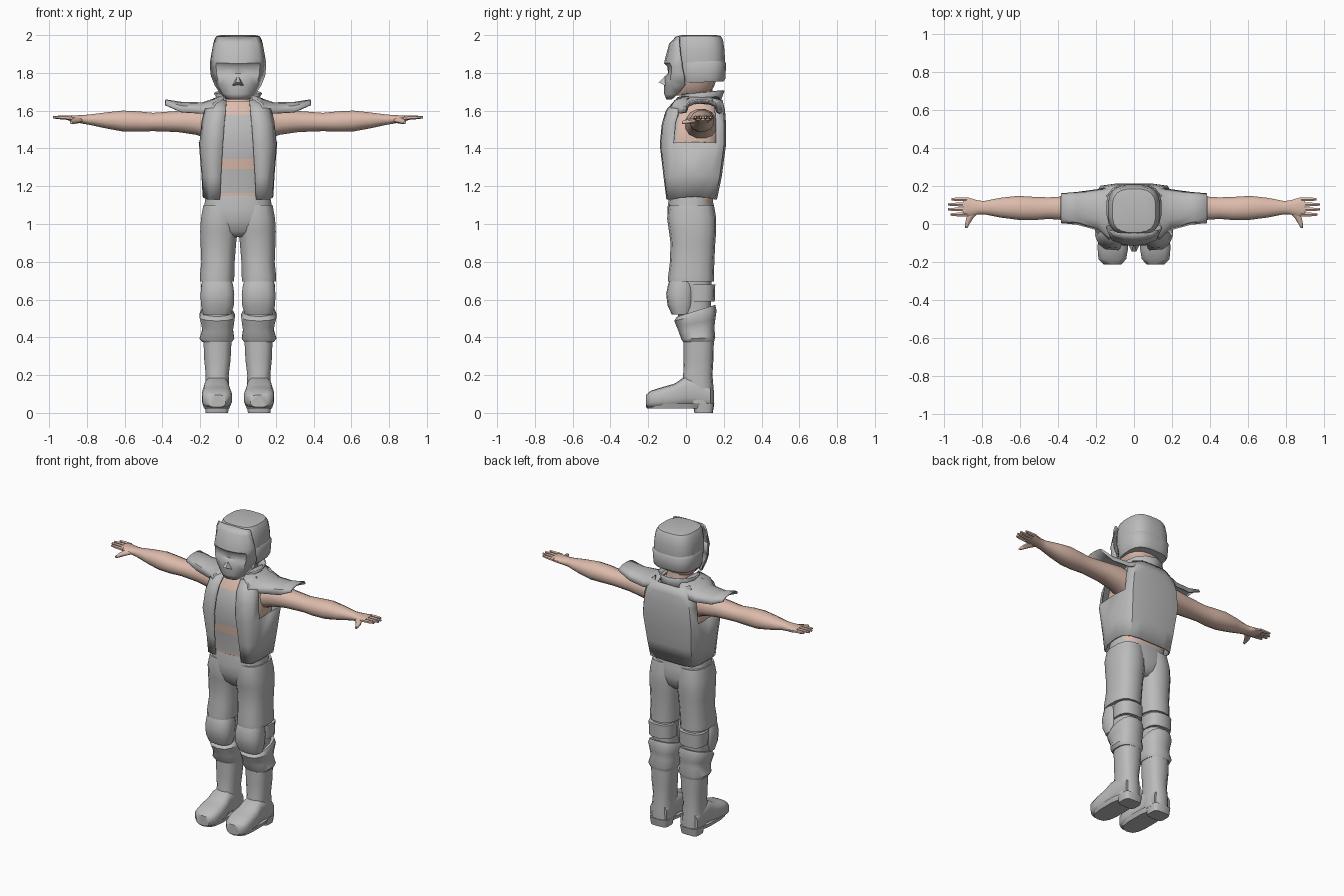
import bpy, bmesh, math


def material(name, rgb):
    m = bpy.data.materials.new(name)
    m.diffuse_color = (*rgb, 1)
    return m


GREY = material("grey", (0.5, 0.5, 0.5))
SKIN = material("skin", (0.72, 0.5, 0.41))


def finish(name, bm, mat, mirror=False, thick=0, angle=45):
    bmesh.ops.recalc_face_normals(bm, faces=bm.faces)
    me = bpy.data.meshes.new(name)
    bm.to_mesh(me)
    bm.free()
    me.materials.append(mat)
    me.shade_smooth()
    me.set_sharp_from_angle(angle=math.radians(angle))
    ob = bpy.data.objects.new(name, me)
    bpy.context.collection.objects.link(ob)
    if mirror:
        mod = ob.modifiers.new("mirror", 'MIRROR')
        mod.merge_threshold = 0.0005
    if thick:
        mod = ob.modifiers.new("thickness", 'SOLIDIFY')
        mod.thickness, mod.offset = thick, 0
    return ob


def loft(name, axis, sections, mat, mirror=False, n=14, p=2.6):
    """Rounded sections (t, a0, a1, b0, b1, tilt) joined along an axis."""
    bm = bmesh.new()
    rings = []
    for s in sections:
        t, a0, a1, b0, b1 = s[:5]
        tilt = s[5] if len(s) > 5 else 0
        ring = []
        for i in range(n):
            th = 2 * math.pi * (i + 0.5) / n
            c, d = math.cos(th), math.sin(th)
            c = math.copysign(abs(c) ** (2 / p), c)
            d = math.copysign(abs(d) ** (2 / p), d)
            a, b = (a0 + a1 + (a1 - a0) * c) / 2, (b0 + b1 + (b1 - b0) * d) / 2
            h = t + tilt * d
            ring.append(bm.verts.new({'x': (h, a, b), 'y': (a, h, b), 'z': (a, b, h)}[axis]))
        rings.append(ring)
    for r, q in zip(rings, rings[1:]):
        for i in range(n):
            j = (i + 1) % n
            bm.faces.new((r[i], r[j], q[j], q[i]))
    bm.faces.new(rings[0])
    bm.faces.new(rings[-1])
    return finish(name, bm, mat, mirror)


def patch(name, rows, mat, skip=lambda r, c: False, thick=0.008, mirror=True):
    """Open sheet from rows of points."""
    bm = bmesh.new()
    g = [[bm.verts.new(pt) for pt in row] for row in rows]
    for r in range(len(g) - 1):
        for c in range(len(g[0]) - 1):
            if not skip(r, c):
                bm.faces.new((g[r][c], g[r][c + 1], g[r + 1][c + 1], g[r + 1][c]))
    return finish(name, bm, mat, mirror, thick)


# Helmet dome, band and the head beneath
loft("helmet_dome", 'z', [(1.80, -.135, .135, -.05, .20), (1.86, -.139, .139, -.06, .208),
     (1.92, -.137, .137, -.06, .205), (1.975, -.127, .127, -.055, .197),
     (1.995, -.115, .115, -.045, .185), (2.0, -.09, .09, -.02, .16)], GREY, n=20, p=3)
loft("helmet_band", 'z', [(1.75, -.13, .13, -.03, .20, .005), (1.77, -.138, .138, -.04, .21),
     (1.85, -.145, .145, -.045, .213), (1.862, -.138, .138, -.04, .206)], GREY, n=20, p=3)
loft("head", 'z', [(1.68, -.06, .06, -.07, .12), (1.73, -.11, .11, -.075, .15),
     (1.80, -.12, .12, -.07, .17)], SKIN)
loft("neck", 'z', [(1.58, -.10, .10, -.05, .16), (1.64, -.075, .075, -.02, .14),
     (1.75, -.07, .07, -.01, .14)], SKIN)

# Face plate: z, half width, y at centre, middle, outer front and edge
face = [(1.99, .115, -.05, -.05, -.047, -.035), (1.955, .128, -.085, -.08, -.068, -.035),
        (1.87, .143, -.108, -.10, -.08, -.025), (1.852, .145, -.112, -.104, -.083, -.02),
        (1.835, .145, -.094, -.088, -.074, -.02), (1.795, .142, -.092, -.088, -.075, -.012),
        (1.78, .138, -.11, -.10, -.08, -.008), (1.735, .12, -.112, -.10, -.08, -.005),
        (1.69, .09, -.112, -.102, -.08, -.04), (1.66, .05, -.10, -.098, -.09, -.075)]
patch("face_plate", [[(w * f, y, z) for f, y in zip((0, .4, .78, 1), ys)]
                     for z, w, *ys in face], GREY)

# Nose wedge
bm = bmesh.new()
v = [bm.verts.new(c) for c in [(0, -.09, 1.80), (.035, -.10, 1.728), (-.035, -.10, 1.728),
                               (.012, -.145, 1.75), (-.012, -.145, 1.75)]]
for f in [(0, 3, 4), (0, 1, 3), (0, 4, 2), (1, 2, 4, 3), (0, 2, 1)]:
    bm.faces.new([v[i] for i in f])
finish("nose", bm, GREY)

# Torso with a shirt panel on the front between bare bands
prof = [(1.10, .165, -.085, .14), (1.165, .167, -.09, .15), (1.29, .17, -.10, .17),
        (1.345, .175, -.108, .18), (1.45, .18, -.115, .185), (1.58, .165, -.09, .185),
        (1.65, .10, -.04, .16)]
torso = loft("torso", 'z', [(z, -w, w, a, b) for z, w, a, b in prof], SKIN, n=20, p=3)
torso.data.materials.append(GREY)
for f in torso.data.polygons:
    z = f.center.z
    if f.normal.y < -.6 and (1.165 < z < 1.29 or 1.345 < z < 1.58):
        f.material_index = 1

# Open vest: z, front edge x, front y, side x, back y
vest = [(1.13, .095, -.10, .183, .16), (1.25, .09, -.115, .19, .185), (1.42, .08, -.135, .204, .208),
        (1.53, .072, -.124, .194, .208), (1.60, .065, -.103, .178, .203), (1.655, .06, -.055, .13, .19)]
patch("vest", [[(g, yf, z), ((g + w) / 2 + .01, yf + .006, z), (w - .022, yf + .03, z),
                (w - .004, yf + .07, z + .01), (w, .05, z + .015), (w - .004, yb - .05, z + .01),
                (w - .03, yb - .01, z), (w * .5, yb, z), (0, yb, z)]
               for z, g, yf, w, yb in vest], GREY, lambda r, c: r >= 2 and 3 <= c <= 4)

# Shoulder pads: x, front y, back y, edge z, top z
pads = [(.075, -.06, .19, 1.64, 1.685), (.13, -.085, .195, 1.60, 1.66), (.19, -.03, .18, 1.585, 1.64),
        (.30, .0, .165, 1.592, 1.643), (.385, .008, .158, 1.63, 1.656)]
patch("shoulder_pad", [[(x, (a + b) / 2 - (b - a) / 2 * math.cos(t * math.pi / 6),
                         e + (h - e) * math.sin(t * math.pi / 6) ** .7) for t in range(7)]
                       for x, a, b, e, h in pads], GREY)

# Flared collar, open at the front
patch("collar", [[(w * math.sin(t), .075 + d * -math.cos(t), z - s * math.cos(t))
                  for t in [math.radians(a) for a in (38, 65, 90, 120, 150, 180)]]
                 for z, w, d, s in [(1.625, .11, .11, .0), (1.66, .105, .11, .005),
                                    (1.695, .125, .125, .012)]], GREY)

# Arms and hands
loft("arm", 'x', [(.14, -.01, .16, 1.44, 1.60), (.22, .0, .16, 1.47, 1.61), (.32, .015, .15, 1.485, 1.60),
     (.45, .025, .142, 1.49, 1.59), (.53, .018, .145, 1.487, 1.598), (.61, .02, .15, 1.488, 1.602),
     (.70, .032, .14, 1.505, 1.592), (.79, .05, .122, 1.525, 1.58), (.82, .05, .125, 1.53, 1.578),
     (.87, .04, .14, 1.54, 1.575), (.90, .04, .14, 1.548, 1.573)], SKIN, True, n=12, p=2.2)
for i, (y, tip) in enumerate([(.05, .965), (.077, .98), (.103, .98), (.13, .96)]):
    loft(f"finger_{i + 1}", 'x', [(.88, y - .012, y + .012, 1.55, 1.573), (.93, y - .011, y + .011, 1.553, 1.574),
         (tip, y - .007, y + .007, 1.559, 1.572)], SKIN, True, n=6, p=2)
loft("thumb", 'y', [(.065, .81, .87, 1.535, 1.57), (.03, .845, .885, 1.53, 1.56),
     (.0, .865, .89, 1.528, 1.552), (-.022, .877, .89, 1.53, 1.545)], SKIN, True, n=8, p=2)

# Trousers
loft("trouser_hips", 'z', [(.93, -.05, .05, -.05, .11), (.96, -.11, .11, -.08, .14),
     (1.02, -.185, .185, -.098, .155), (1.08, -.183, .183, -.10, .15),
     (1.15, -.172, .172, -.09, .14)], GREY, n=20)
loft("trouser_leg", 'z', [(.695, .02, .203, -.095, .148), (.72, .018, .204, -.095, .148),
     (.80, .016, .196, -.085, .15), (.90, .008, .20, -.082, .155), (.96, .0, .202, -.09, .16),
     (1.03, .0, .198, -.10, .16), (1.10, .0, .185, -.09, .148)], GREY, True)

# Knees
loft("knee_leg", 'z', [(.48, .04, .18, -.04, .13), (.72, .035, .185, -.06, .135)], GREY, True)
loft("knee_pad", 'z', [(.52, .035, .185, -.075, .03), (.57, .02, .198, -.098, .045),
     (.63, .018, .20, -.105, .05), (.68, .025, .195, -.095, .045), (.705, .035, .19, -.085, .03)], GREY, True)
loft("knee_strap", 'z', [(.59, .03, .195, .0, .152), (.68, .028, .198, .0, .155)], GREY, True)

# Folded cuffs above the boots
loft("trouser_cuff", 'z', [(.375, .03, .192, -.015, .148), (.395, .018, .205, -.025, .155, .005),
     (.44, .025, .19, -.038, .15, .012), (.475, .02, .196, -.05, .155, .018),
     (.515, .015, .206, -.062, .162, .028), (.54, .03, .195, -.05, .155, .032)], GREY, True)

# Boots
loft("boot_shaft", 'z', [(.04, .045, .175, .0, .147), (.12, .045, .178, -.03, .147),
     (.20, .048, .172, -.015, .14), (.28, .038, .18, -.012, .145), (.40, .032, .185, -.012, .148)], GREY, True)
loft("boot_foot", 'y', [(.13, .05, .175, .03, .14), (.04, .045, .18, .035, .19), (-.01, .045, .182, .03, .19),
     (-.06, .036, .19, .025, .155), (-.13, .03, .193, .025, .135), (-.185, .04, .188, .025, .118),
     (-.212, .065, .16, .03, .095)], GREY, True, p=3.2)
loft("boot_sole", 'z', [(.022, .045, .18, -.205, .10), (.05, .034, .19, -.212, .12)], GREY, True, p=3)
loft("boot_heel", 'z', [(.0, .052, .172, .045, .142), (.05, .045, .178, .035, .15)], GREY, True, p=4)
